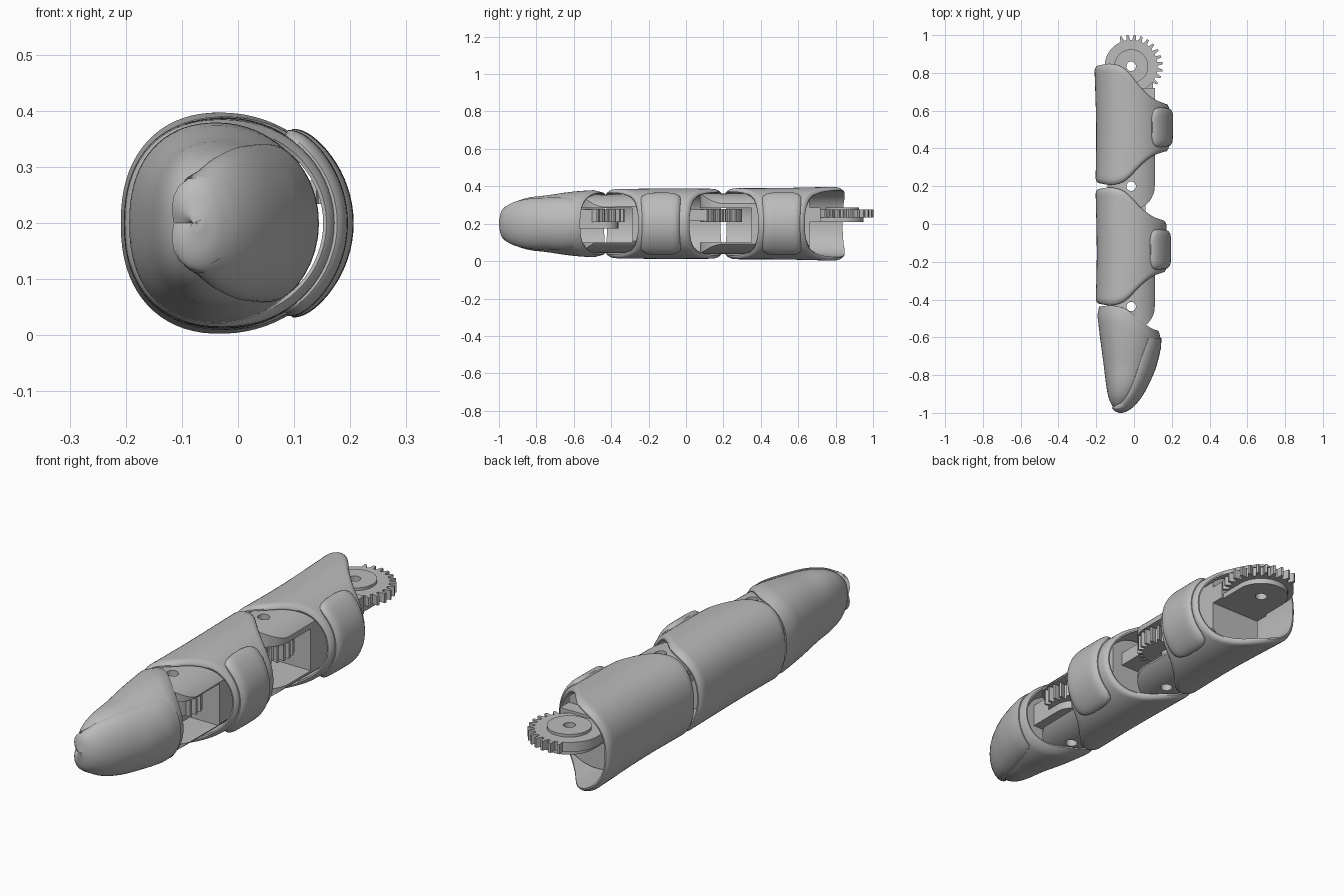
import bpy, bmesh, math
from mathutils import Vector

cube = bpy.data.objects.get("Cube")
if cube:
    bpy.data.objects.remove(cube)

grey = bpy.data.materials.new("plain_grey")
grey.use_nodes = True
grey.diffuse_color = (0.5, 0.5, 0.5, 1)
grey.node_tree.nodes["Principled BSDF"].inputs["Base Color"].default_value = (0.5, 0.5, 0.5, 1)

PIN_X, MID_Z, WALL = -0.015, 0.2, 0.02
JOINTS = (0.835, 0.2, -0.437)


def lookup(table, v):
    """Smooth interpolation through (key, value...) rows, clamped at the ends."""
    v = min(max(v, table[0][0]), table[-1][0])
    i = 0
    while i < len(table) - 2 and v > table[i + 1][0]:
        i += 1
    p, q = table[i], table[i + 1]
    o, r = table[max(i - 1, 0)], table[min(i + 2, len(table) - 1)]
    h = q[0] - p[0]
    t = (v - p[0]) / h
    out = []
    for k in range(1, len(p)):
        m0 = (q[k] - o[k]) / (q[0] - o[0]) * h
        m1 = (r[k] - p[k]) / (r[0] - p[0]) * h
        out.append((2*t**3 - 3*t*t + 1) * p[k] + (t**3 - 2*t*t + t) * m0
                   + (3*t*t - 2*t**3) * q[k] + (t**3 - t*t) * m1)
    return out


# Outer skin of each segment: y, left x, right x, half height
BASE = [(0.2, -0.204, 0.182, 0.19), (0.5, -0.2, 0.186, 0.191), (0.85, -0.21, 0.186, 0.199)]
MIDDLE = [(-0.44, -0.203, 0.165, 0.184), (-0.15, -0.197, 0.174, 0.188), (0.2, -0.204, 0.168, 0.187)]
TIP = [(-0.988, -0.076, -0.072, 0.002), (-0.978, -0.1, -0.045, 0.05), (-0.955, -0.12, -0.012, 0.083),
       (-0.91, -0.137, 0.028, 0.117), (-0.84, -0.149, 0.07, 0.14), (-0.75, -0.16, 0.108, 0.151),
       (-0.6, -0.18, 0.14, 0.172), (-0.43, -0.2, 0.155, 0.183)]
# How far the open ends sweep back toward the pad side: x, distance
SWEEP = [(-0.21, 0.01), (-0.12, 0.0), (-0.04, 0.025), (0.045, 0.105), (0.11, 0.152), (0.18, 0.177)]


def skin(seg, y, t, off=0.0):
    xl, xr, b = lookup(seg, y)
    cx = xl + 0.47 * (xr - xl)
    c, s = math.cos(t), math.sin(t)
    n = 2.0 if c > 0 else 2.3
    a = max((xr - cx if c > 0 else cx - xl) + off, 0.001)
    b = max(b + off, 0.001)
    return Vector((cx + math.copysign(a * abs(c) ** (2 / n), c), y,
                   MID_Z + math.copysign(b * abs(s) ** (2 / n), s)))


def finish(name, bm):
    bmesh.ops.recalc_face_normals(bm, faces=bm.faces)
    me = bpy.data.meshes.new(name)
    bm.to_mesh(me)
    bm.free()
    me.materials.append(grey)
    me.shade_smooth()
    me.set_sharp_from_angle(angle=math.radians(35))
    ob = bpy.data.objects.new(name, me)
    bpy.context.collection.objects.link(ob)
    return ob


def loft(name, rings, loop=False):
    """Skin closed rings; join the last ring to the first, or cap both ends."""
    bm = bmesh.new()
    vs = [[bm.verts.new(p) for p in ring] for ring in rings]
    n = len(vs[0])
    for i in range(len(vs) if loop else len(vs) - 1):
        a, b = vs[i], vs[(i + 1) % len(vs)]
        for j in range(n):
            bm.faces.new((a[j], a[(j + 1) % n], b[(j + 1) % n], b[j]))
    if not loop:
        bm.faces.new(vs[0])
        bm.faces.new(vs[-1])
    return finish(name, bm)


def prism(name, pts, z0, z1):
    return loft(name, [[(x, y, z) for x, y in pts] for z in (z0, z1)])


def arc(cx, cy, r, a0, a1, n=24):
    angles = [math.radians(a0 + (a1 - a0) * i / n) for i in range(n + 1)]
    return [(cx + r * math.cos(a), cy + r * math.sin(a)) for a in angles]


def box(x0, x1, y0, y1):
    return [(x0, y0), (x1, y0), (x1, y1), (x0, y1)]


def boolean(ob, cutter, operation="DIFFERENCE"):
    mod = ob.modifiers.new("cut", "BOOLEAN")
    mod.operation, mod.solver, mod.object = operation, "EXACT", cutter
    graph = bpy.context.evaluated_depsgraph_get()
    me = bpy.data.meshes.new_from_object(ob.evaluated_get(graph))
    ob.modifiers.clear()
    ob.data = me
    me.shade_smooth()
    me.set_sharp_from_angle(angle=math.radians(35))
    bpy.data.objects.remove(cutter)


def drill(ob, y):
    boolean(ob, prism("drill", arc(PIN_X, y, 0.025, 0, 345, 23), -0.1, 0.5))


# Hollow outer shells with swept, rounded rims
def shell(name, seg, front, back, back_gain, nose=False):
    steps, around = 24, 72
    ymid = -0.5 if nose else (front + back) / 2
    rings = []
    for inner in (False, True):
        for k in range(steps + 1):
            u = k / steps
            u = 1 - u if inner else u
            ring = []
            for j in range(around):
                t = 2 * math.pi * j / around
                d = lookup(SWEEP, skin(seg, ymid, t).x)[0]
                y1 = back - back_gain * d
                y0 = front if nose else front + d
                f = u * u if nose else 0.5 - 0.5 * math.cos(math.pi * u)
                y = y0 + (y1 - y0) * f
                gap = y1 - y if nose else min(y1 - y, y - y0)
                rim = 0.014 * max(0, 1 - gap / 0.025) ** 2
                ring.append(skin(seg, y, t, -WALL if inner else -rim))
            rings.append(ring)
    return loft(name, rings, loop=True)


shell("base_shell", BASE, 0.208, 0.848, 1.2)
shell("middle_shell", MIDDLE, -0.43, 0.193, 1.0)
shell("tip_shell", TIP, -0.988, -0.432, 0.8, nose=True)


# Raised grip pads on the +x side
def pad_ring(place, d):
    ss = [math.sin(math.pi / 2 * (i / 10 - 1)) for i in range(21)]
    return ([place(s, d * (1 - 0.8 * abs(s) ** 8)) for s in ss]
            + [place(s, -0.01) for s in reversed(ss)])


def grip_pad(name, seg, yc, half, rise):
    reach = 1.0
    rings = []
    for i in range(41):
        v = 0.998 * math.sin(math.pi / 2 * (i / 20 - 1))
        h = (half + 0.014 * v * v) * (1 - abs(v) ** 10) ** 0.35
        d = rise * (1 - 0.6 * abs(v) ** 12)
        rings.append(pad_ring(lambda s, off: skin(seg, yc + s * h, v * reach, off), d))
    loft(name, rings)


grip_pad("base_pad", BASE, 0.512, 0.098, 0.02)
grip_pad("middle_pad", MIDDLE, -0.135, 0.1, 0.022)

PAD_EDGE = [(-0.988, -0.2), (-0.96, -0.095), (-0.93, -0.055), (-0.85, -0.01), (-0.69, 0.045), (-0.6, 0.08)]
rings = []
for i in range(31):
    y = -0.988 + 0.385 * (i / 30) ** 2
    xl, xr, b = lookup(TIP, y)
    cx = xl + 0.47 * (xr - xl)
    q = lookup(PAD_EDGE, y)[0] - cx
    q = max(-1, min(1, q / (xr - cx if q > 0 else cx - xl)))
    w = math.acos(q if q > 0 else -abs(q) ** 1.15)
    lean = min(1, max(0, (-0.8 - y) / 0.18))
    rings.append(pad_ring(lambda s, off: skin(TIP, y, s * w, off) - Vector((0, off * lean, 0)),
                          0.012 * min(1, 0.4 + (30 - i) / 3)))
loft("tip_pad", rings)


# Inner bodies: a core that ends forward in two rounded hinge cheeks
def inner_body(name, seg, pin, back, window):
    outline = arc(PIN_X, pin, 0.125, -180, 0) + [(0.11, back), (-0.14, back)]
    body = prism(name, outline, -0.1, 0.5)
    ring_ts = [2 * math.pi * j / 64 for j in range(64)]
    y0, y1 = pin - 0.3, back + 0.1
    trim = loft("trim", [[Vector((p.x, y, p.z)) for p in (skin(seg, y, t, -0.028) for t in ring_ts)]
                         for y in (y0, (y0 + y1) / 2, y1)])
    boolean(body, trim, "INTERSECT")
    if window:
        boolean(body, prism("window", box(-0.3, 0.3, pin - 0.3, pin + 0.15), 0.1, 0.285))
        drill(body, pin)


inner_body("base_core", BASE, JOINTS[1], 0.66, True)
inner_body("middle_core", MIDDLE, JOINTS[2], -0.01, True)
inner_body("tip_core", TIP, -0.72, -0.6, False)


# Gears with a toothed arc, each on a tongue from its own segment
def gear(name, y, root, tip, a0, a1, pitch, z0, z1):
    pts = []
    count = int((a1 - a0) / pitch)
    for k in range(count):
        for frac, r in ((0, root), (0.18, root), (0.36, tip), (0.64, tip), (0.82, root)):
            a = math.radians(a0 + (k + frac) * pitch)
            pts.append((PIN_X + r * math.cos(a), y + r * math.sin(a)))
    pts += arc(PIN_X, y, root, a0 + count * pitch, a0 + 355, 30)
    drill(prism(name, pts, z0, z1), y)


def tongue(name, y, start, half, z0, z1):
    pts = arc(PIN_X, y, half, 0, 180) + [(PIN_X - half, start), (PIN_X + half, start)]
    drill(prism(name, pts, z0, z1), y)


gear("base_gear", JOINTS[0], 0.14, 0.167, -40, 116, 13, 0.234, 0.276)
tongue("base_gear_plate", JOINTS[0], 0.6, 0.115, 0.21, 0.234)
drill(prism("base_gear_hub", arc(PIN_X, JOINTS[0], 0.09, 0, 350, 35), 0.276, 0.288), JOINTS[0])
prism("base_gear_mount", box(-0.14, 0.11, 0.6, 0.72), 0.21, 0.288)

gear("middle_gear", JOINTS[1], 0.1, 0.124, -95, 40, 15, 0.21, 0.28)
tongue("middle_tongue", JOINTS[1], -0.04, 0.075, 0.215, 0.275)
gear("tip_gear", JOINTS[2], 0.1, 0.124, -25, 65, 15, 0.21, 0.28)
tongue("tip_tongue", JOINTS[2], -0.66, 0.075, 0.175, 0.275)
